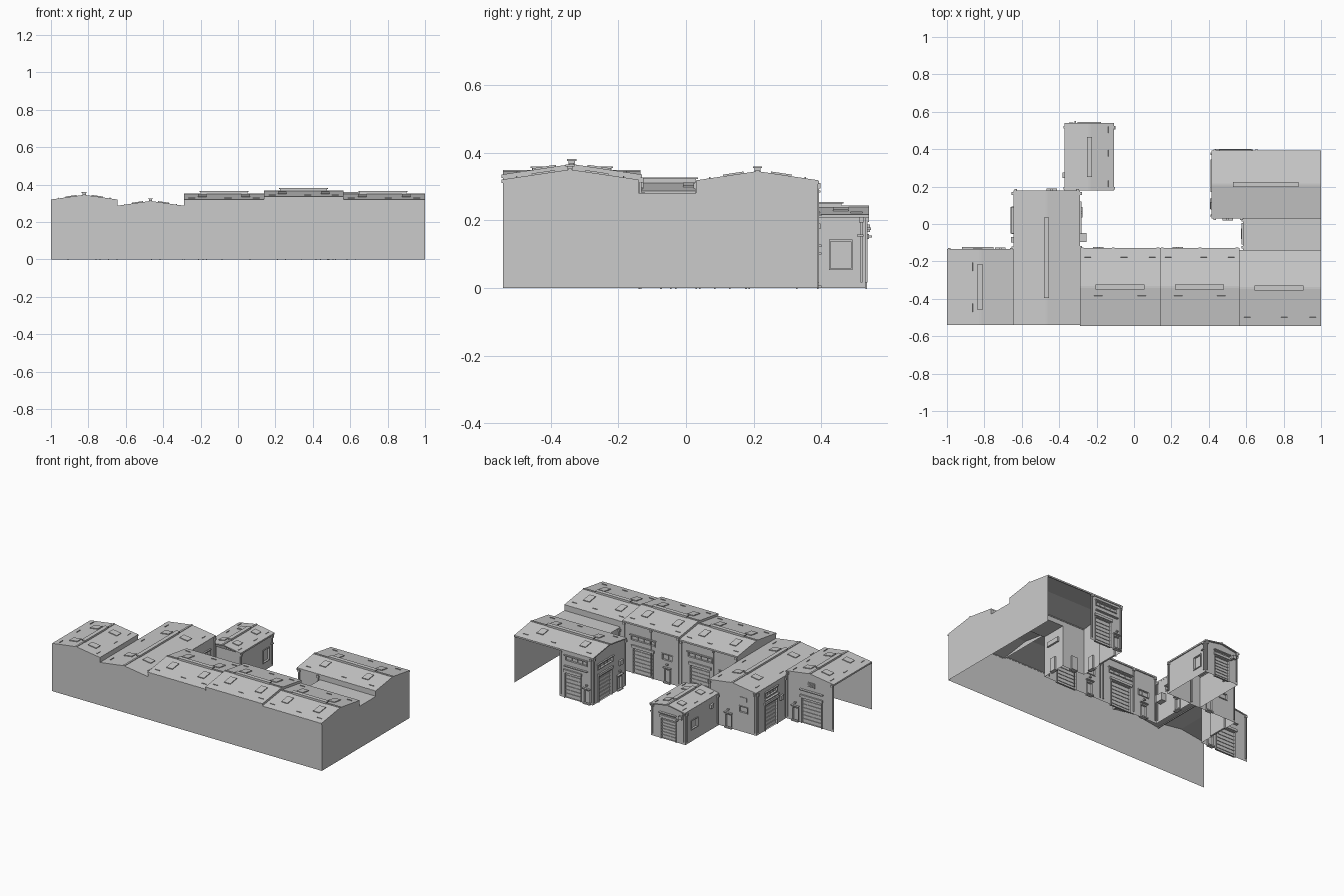
import bpy, bmesh, math
from mathutils import Vector

if "Cube" in bpy.data.objects:
    bpy.data.objects.remove(bpy.data.objects["Cube"])


def mesh_object(name, verts, faces):
    me = bpy.data.meshes.new(name)
    me.from_pydata([tuple(v) for v in verts], [], faces)
    ob = bpy.data.objects.new(name, me)
    bpy.context.collection.objects.link(ob)
    return ob


def box(name, c, size, rot=(0, 0, 0)):
    v = [(x * size[0] / 2, y * size[1] / 2, z * size[2] / 2)
         for x in (-1, 1) for y in (-1, 1) for z in (-1, 1)]
    f = [(0, 1, 3, 2), (4, 6, 7, 5), (0, 4, 5, 1), (2, 3, 7, 6), (0, 2, 6, 4), (1, 5, 7, 3)]
    ob = mesh_object(name, v, f)
    ob.location, ob.rotation_euler = c, rot
    return ob


class Wall:
    """Flat wall from p0 to p1 (inside on the left) with recessed openings and an optional gable."""

    def __init__(self, name, p0, p1, top, ridge=None, openings=(), z0=0.0, depth=0.012):
        self.name = name
        self.p0, d = Vector((*p0, 0)), Vector((p1[0] - p0[0], p1[1] - p0[1], 0))
        self.L, self.d = d.length, d.normalized()
        self.n = Vector((self.d.y, -self.d.x, 0))
        bm = bmesh.new()

        def quad(*pts):
            bm.faces.new([bm.verts.new(self.at(*p)) for p in pts])
        ss = sorted({0, self.L, *[v for o in openings for v in o[:2]]})
        zs = sorted({z0, top, *[v for o in openings for v in o[2:]]})
        for a, b in zip(ss, ss[1:]):
            for c, e in zip(zs, zs[1:]):
                hole = any(o[0] < (a + b) / 2 < o[1] and o[2] < (c + e) / 2 < o[3] for o in openings)
                k = -depth if hole else 0
                quad((a, c, k), (b, c, k), (b, e, k), (a, e, k))
        for a, b, c, e in openings:
            loop = [(a, c), (b, c), (b, e), (a, e)]
            for i in range(4):
                q, r = loop[i], loop[(i + 1) % 4]
                quad((*q, 0), (*r, 0), (*r, -depth), (*q, -depth))
        if ridge:
            quad((0, top, 0), (self.L, top, 0), (self.L / 2, ridge, 0))
        bmesh.ops.remove_doubles(bm, verts=bm.verts, dist=1e-5)
        me = bpy.data.meshes.new(name)
        bm.to_mesh(me)
        bm.free()
        bpy.context.collection.objects.link(bpy.data.objects.new(name, me))

    def at(self, s, z, k=0):
        return self.p0 + self.d * s + self.n * k + Vector((0, 0, z))

    def part(self, name, s, z, w, h, d, k=0):
        along = abs(self.d.x) > .5
        box(self.name + "_" + name, self.at(s, z, k + d / 2), (w, d, h) if along else (d, w, h))

    def frame(self, name, a, b, c, e, t=.005, d=.005):
        for s in (a, b):
            self.part(name + "_jamb", s, (c + e) / 2, t, e - c + t, d)
        for z in (c, e):
            if z > .01:
                self.part(name + "_rail", (a + b) / 2, z, b - a, t, d)

    def drainpipe(self, s, top):
        self.part("drainpipe", s, top / 2 + .008, .006, top - .016, .006)
        self.part("rain_hopper", s, top - .012, .014, .016, .011)

    def canopy(self, s, z, w, d=.014):
        self.part("canopy", s, z, w, .006, d)


def work_wall(name, p0, p1, top, ridge=None, door=None, side=None, window=None, low=None):
    """Courtyard wall: roller door, side door, strip window, low window."""
    ops = []
    if door:
        ops.append((door[0] - door[1] / 2, door[0] + door[1] / 2, 0, door[2]))
    if side is not None:
        ops.append((side - .022, side + .022, 0, .09))
    if window:
        s, w, z = window
        ops.append((s - w / 2, s + w / 2, z - .015, z + .015))
    if low:
        ops.append(low)
    wl = Wall(name, p0, p1, top, ridge, ops)
    for o in ops:
        wl.frame("frame", *o)
    if door:
        for i in range(1, 7):
            wl.part("shutter_rib", door[0], door[2] * i / 7, door[1], .004, .004, -.012)
        wl.part("shutter_housing", door[0], door[2] + .012, door[1] + .016, .016, .01)
    if side is not None:
        wl.part("door_step", side, .004, .05, .008, .014)
        wl.canopy(side, .102, .056)
        wl.part("lamp", side, .125, .012, .008, .014)
    if window:
        for i in (-1, 0, 1):
            wl.part("mullion", s + i * w / 4, z, .004, .03, .005, -.012)
        wl.canopy(s, z + .02, w + .014, .01)
    wl.drainpipe(.012, top)
    wl.drainpipe(wl.L - .012, top)
    return wl


def roof(name, x0, x1, y0, y1, axis, eave, ridge, vent):
    """Two-slope slab with ridge cap, ridge vent, skylights and small pipes."""
    (u0, u1), (v0, v1) = ((x0, x1), (y0, y1)) if axis == 'x' else ((y0, y1), (x0, x1))
    P = (lambda u, v, z: (u, v, z)) if axis == 'x' else (lambda u, v, z: (v, u, z))
    m, half, t = (v0 + v1) / 2, (v1 - v0) / 2, .007
    prof = [(v0, eave), (m, ridge), (v1, eave), (v1, eave - t), (m, ridge - t), (v0, eave - t)]
    verts = [P(u, v, z) for u in (u0, u1) for v, z in prof]
    faces = [(i, (i + 1) % 6, (i + 1) % 6 + 6, i + 6) for i in range(6)]
    faces += [(0, 1, 4, 5), (1, 2, 3, 4), (6, 7, 10, 11), (7, 8, 9, 10)]
    ob = mesh_object(name, verts, faces)
    bm = bmesh.new()
    bm.from_mesh(ob.data)
    bmesh.ops.recalc_face_normals(bm, faces=bm.faces)
    bm.to_mesh(ob.data)
    bm.free()
    box(name + "_ridge_cap", P((u0 + u1) / 2, m, ridge), P(u1 - u0, .012, .006))
    vc, vl = (vent[0] + vent[1]) / 2, vent[1] - vent[0]
    box(name + "_vent_body", P(vc, m, ridge + .004), P(vl - .01, .018, .012))
    box(name + "_vent_cap", P(vc, m, ridge + .012), P(vl, .027, .005))
    ang = math.atan2(ridge - eave, half)
    for s in (-1, 1):
        rot = (-s * ang, 0, 0) if axis == 'x' else (0, s * ang, 0)
        for f in (-.27, .27):
            u = (u0 + u1) / 2 + f * (u1 - u0)
            z = ridge - .39 * (ridge - eave)
            box(name + "_skylight", P(u, m + s * .39 * half, z + .001), P(.046, .34 * half, .008), rot)
        for f in (-.4, .05, .4):
            u = (u0 + u1) / 2 + f * (u1 - u0)
            box(name + "_snow_guard", P(u, m + s * .78 * half, ridge - .78 * (ridge - eave) + .002),
                P(.035, .004, .004), rot)
        box(name + "_gutter", P((u0 + u1) / 2, m + s * (half - .003), eave - .006), P(u1 - u0, .007, .009))


# Roofs
roof("west_roof", -1, -.645, -.54, -.135, 'y', .32, .345, (-.46, -.215))
roof("hall_roof", -.645, -.29, -.54, .18, 'y', .287, .312, (-.395, .035))
roof("small_shed_roof", -.37, -.107, .18, .54, 'y', .217, .24, (.25, .465))
roof("row_roof_1", -.29, .14, -.545, -.13, 'x', .32, .35, (-.205, .055))
roof("row_roof_2", .14, .563, -.545, -.13, 'x', .335, .366, (.22, .48))
roof("row_roof_3", .563, 1, -.545, -.14, 'x', .32, .35, (.645, .905))
roof("east_roof", .415, 1, .03, .392, 'x', .318, .345, (.53, .88))
box("link_flat_roof", (.792, -.053, .278), (.416, .175, .006))

# Plain outer walls, front and right
Wall("west_front", (-1, -.54), (-.645, -.54), .318, .343)
Wall("hall_front", (-.645, -.54), (-.29, -.54), .285, .31)
for i, (a, b, z) in enumerate(((-.29, .14, .316), (.14, .563, .331), (.563, 1, .316))):
    Wall("row_front_%d" % (i + 1), (a, -.54), (b, -.54), z)
Wall("row_right_gable", (1, -.54), (1, -.14), .318, .347)
Wall("link_right", (1, -.14), (1, .03), .28)
Wall("east_right_gable", (1, .03), (1, .39), .316, .343)

# Step walls where roof heights differ
Wall("west_step", (-.645, -.54), (-.645, -.14), .316, z0=.28)
Wall("row_left_gable", (-.289, -.135), (-.289, -.54), .318, .347, z0=.28)
Wall("row_step_left", (.141, -.135), (.141, -.54), .333, .363, z0=.31)
Wall("row_step_right", (.562, -.54), (.562, -.135), .333, .363, z0=.31)
Wall("row_over_link", (1, -.14), (.563, -.14), .316, z0=.275)
Wall("east_over_link", (.585, .033), (1, .033), .314, z0=.275)

# East building; its back is open on the right-hand part
w = work_wall("east_back", (.667, .387), (.42, .387), .314, door=(.1, .12, .17), side=.205,
              window=(.125, .16, .265))
w.canopy(.125, .215, .17, .014)
w = work_wall("east_left_gable", (.42, .387), (.42, .033), .316, .343, door=(.13, .14, .17),
              side=.28, window=(.13, .16, .235))
w.part("wall_unit", .29, .18, .04, .03, .012)
work_wall("east_inner", (.42, .033), (.585, .033), .314, side=.08)
work_wall("link_left", (.585, .033), (.585, -.137), .278, side=.085, window=(.085, .1, .2))

# Courtyard side of the row
for i, (a, b, z) in enumerate(((.585, .563, .316), (.563, .14, .331), (.14, -.29, .316))):
    if i == 0:
        Wall("row_back_end", (a, -.137), (b, -.137), z)
        continue
    w = work_wall("row_back_%d" % i, (a, -.137), (b, -.137), z, door=(.15, .15, .17), side=.33,
                  window=(.15, .18, .235), low=(.29, .37, .15, .19))
    w.part("mullion", .33, .17, .004, .04, .005, -.012)
    w.drainpipe(.21 if i == 1 else .25, z)

# Hall walls
w = work_wall("hall_right", (-.29, -.137), (-.29, .175), .283, side=.2, window=(.17, .16, .2))
w.part("wall_unit", .065, .14, .05, .05, .035)
w = work_wall("hall_back", (-.29, .175), (-.645, .175), .285, .31, side=.15, low=(.23, .29, .13, .17))
w.part("notice_panel", .26, .22, .05, .025, .004)
w = work_wall("hall_left", (-.645, .175), (-.645, -.14), .283, door=(.155, .13, .17),
              window=(.155, .13, .235))
w.canopy(.155, .205, .14, .015)
w.part("wall_unit", .26, .16, .03, .03, .012)

# Small shed
w = work_wall("small_shed_right", (-.113, .18), (-.113, .53), .213, low=(.245, .31, .055, .14))
w.canopy(.335, .155, .02)
w = work_wall("small_shed_back", (-.113, .53), (-.367, .53), .215, .238, door=(.13, .11, .14))
w.canopy(.127, .175, .125, .016)
w.part("wall_unit", .222, .176, .025, .022, .013)
w.part("lamp", .2, .152, .008, .006, .02)
w = work_wall("small_shed_left", (-.367, .53), (-.367, .18), .213, low=(.06, .13, .08, .14))
w.part("wall_unit", .27, .16, .03, .025, .014)
Wall("small_shed_front", (-.29, .183), (-.113, .183), .215)

# West building back gable; its left side is open
w = work_wall("west_back", (-.645, -.14), (-1, -.14), .318, .343, door=(.19, .15, .17), side=.07)
w.canopy(.19, .225, .17, .016)
w.part("louvre_vent", .19, .27, .05, .03, .005)
for i in range(3):
    w.part("louvre_slat", .19, .26 + i * .01, .05, .003, .009)
